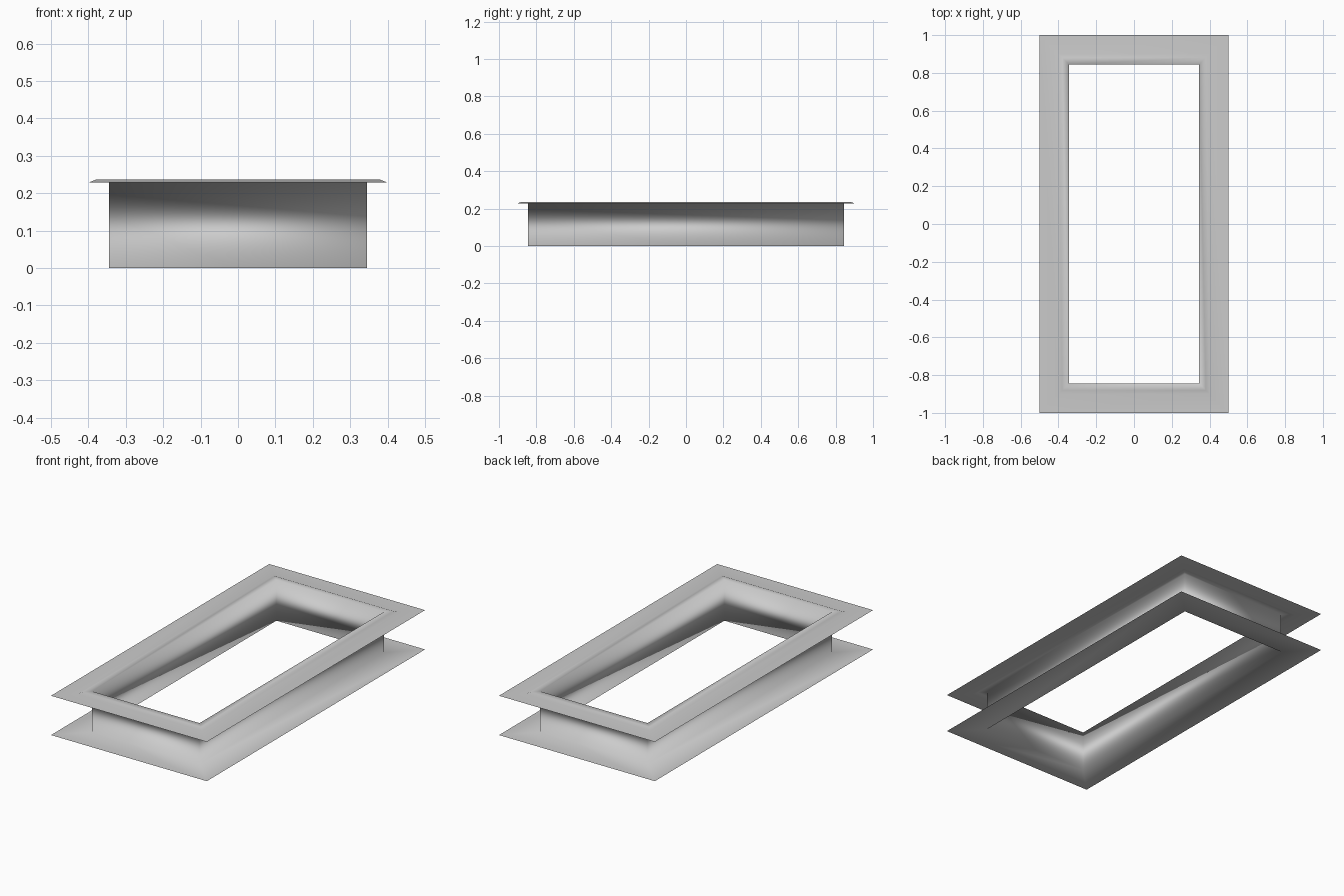
import bpy
import bmesh

cube = bpy.data.objects.get("Cube")
if cube:
    bpy.data.objects.remove(cube, do_unlink=True)

# Single grey finish
grey = bpy.data.materials.new("light grey")
grey.use_nodes = True
colour = (0.6, 0.6, 0.6, 1)
grey.diffuse_color = colour
grey.node_tree.nodes["Principled BSDF"].inputs["Base Color"].default_value = colour

# Cross-section as (inset from the outer rectangle, height):
# bottom flange, upright wall, raised lip, top flange
SECTION = [(0, 0), (0.155, 0), (0.155, 0.236),
           (0.12, 0.236), (0.1, 0.228), (0, 0.228)]
HALF_X, HALF_Y = 0.5, 1.0


def rectangular_sweep(name, section):
    """Sweep an open section round a rectangle with mitred corners."""
    bm = bmesh.new()
    rings = []
    for inset, z in section:
        x, y = HALF_X - inset, HALF_Y - inset
        rings.append([bm.verts.new((sx * x, sy * y, z))
                      for sx, sy in ((-1, -1), (1, -1), (1, 1), (-1, 1))])
    for low, high in zip(rings, rings[1:]):
        for i in range(4):
            j = (i + 1) % 4
            bm.faces.new((low[j], low[i], high[i], high[j]))
    for face in bm.faces:
        face.smooth = True
    mesh = bpy.data.meshes.new(name)
    bm.to_mesh(mesh)
    bm.free()
    mesh.materials.append(grey)
    obj = bpy.data.objects.new(name, mesh)
    bpy.context.collection.objects.link(obj)
    return obj


rectangular_sweep("flanged_frame", SECTION)
